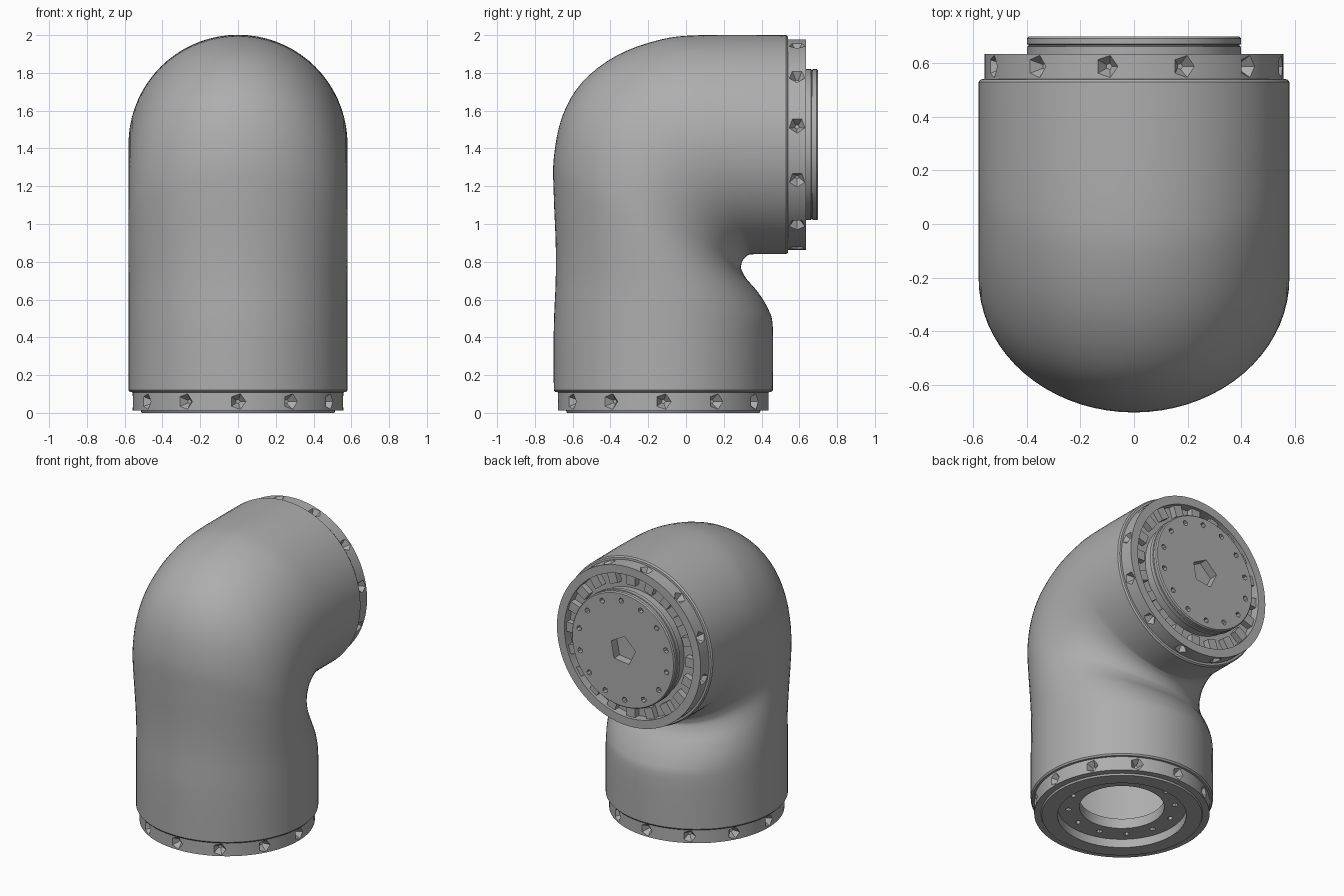
import bpy, bmesh
from math import pi, cos, sin, radians
from mathutils import Matrix, Vector

cube = bpy.data.objects.get("Cube")
if cube:
    bpy.data.objects.remove(cube)

grey = bpy.data.materials.new("satin_grey")
grey.use_nodes = True
COLOUR = (0.42, 0.42, 0.42, 1)
grey.diffuse_color = COLOUR
shader = next(n for n in grey.node_tree.nodes if n.type == 'BSDF_PRINCIPLED')
shader.inputs["Base Color"].default_value = COLOUR

SEG = 72
BASE = Matrix.Translation((0, -0.12, 0))
# Output axis: local z points along +y
OUTPUT = Matrix.Translation((0, 0, 1.42)) @ Matrix.Rotation(-pi / 2, 4, 'X')


def add_object(name, bm, frame=Matrix()):
    bmesh.ops.recalc_face_normals(bm, faces=bm.faces)
    mesh = bpy.data.meshes.new(name)
    bm.to_mesh(mesh)
    bm.free()
    mesh.materials.append(grey)
    obj = bpy.data.objects.new(name, mesh)
    obj.matrix_world = frame
    bpy.context.collection.objects.link(obj)
    return obj


def select(obj):
    bpy.ops.object.select_all(action='DESELECT')
    obj.select_set(True)
    bpy.context.view_layer.objects.active = obj


def smooth(obj):
    select(obj)
    bpy.ops.object.shade_smooth_by_angle(angle=radians(30))


def lathe(name, profile, frame, closed=False):
    bm = bmesh.new()
    verts = [bm.verts.new((r, 0, h)) for r, h in profile]
    edges = [bm.edges.new(pair) for pair in zip(verts, verts[1:])]
    if closed:
        edges.append(bm.edges.new((verts[-1], verts[0])))
    bmesh.ops.spin(bm, geom=verts + edges, cent=(0, 0, 0), axis=(0, 0, 1),
                   angle=2 * pi, steps=SEG)
    bmesh.ops.remove_doubles(bm, verts=bm.verts, dist=0.0001)
    return add_object(name, bm, frame)


def cut(obj, cutter_bm, frame):
    cutter = add_object("cutter", cutter_bm, frame)
    cutter.hide_render = True
    mod = obj.modifiers.new("cut", 'BOOLEAN')
    mod.operation = 'DIFFERENCE'
    mod.solver = 'EXACT'
    mod.object = cutter
    select(obj)
    bpy.ops.object.modifier_apply(modifier=mod.name)
    bpy.data.objects.remove(cutter)


def turns(count, start=0):
    return [Matrix.Rotation(radians(start) + 2 * pi * i / count, 4, 'Z') for i in range(count)]


def radial_pits(radius, height, start):
    # Tapered five-sided screw pits around a rim
    bm = bmesh.new()
    for turn in turns(12, start):
        place = turn @ Matrix.Translation((radius, 0, height)) @ Matrix.Rotation(pi / 2, 4, 'Y')
        bmesh.ops.create_cone(bm, cap_ends=True, segments=5, radius1=0.012,
                              radius2=0.075, depth=0.09, matrix=place)
    return bm


def face_holes(radius, height, depth, count=12):
    # Small screw holes on a flat face
    bm = bmesh.new()
    for turn in turns(count, 15):
        bmesh.ops.create_cone(bm, cap_ends=True, segments=6, radius1=0.019,
                              radius2=0.019, depth=depth,
                              matrix=turn @ Matrix.Translation((radius, 0, height)))
    return bm


# Elbow housing: elliptical sections between outer and inner bend curves
outer = [(-.7, .12), (-.7, .45), (-.69, .7), (-.69, .9), (-.7, 1.15), (-.7, 1.35),
         (-.655, 1.57), (-.55, 1.75), (-.37, 1.89), (-.14, 1.975), (.08, 2), (.53, 2)]
inner = [(.46, .12), (.46, .45), (.435, .55), (.38, .64), (.32, .71), (.293, .76),
         (.292, .78), (.297, .8), (.31, .82), (.33, .835), (.36, .84), (.53, .84)]


def spline(points, steps=4):
    pts = [Vector(p) for p in points]
    pts = [pts[0]] + pts + [pts[-1]]
    result = []
    for a, b, c, d in zip(pts, pts[1:], pts[2:], pts[3:]):
        for k in range(steps):
            t = k / steps
            result.append(b + (c - a) * t / 2 + (a - 2.5 * b + 2 * c - d / 2) * t * t
                          + (1.5 * (b - c) + (d - a) / 2) * t ** 3)
    return result + [pts[-1]]


sections = [(o, i, 0.58) for o, i in zip(spline(outer), spline(inner))]
# Rounded lips at both open ends
for size, shift in ((0.572, 0.01), (0.54, 0.012)):
    sections.insert(0, (Vector((-.12 - size, .12 - shift)), Vector((-.12 + size, .12 - shift)), size))
    sections.append((Vector((.53 + shift, 1.42 + size)), Vector((.53 + shift, 1.42 - size)), size))

bm = bmesh.new()
rings = []
for o, i, width in sections:
    mid, half = (o + i) / 2, (i - o) / 2
    ring = []
    for s in range(SEG):
        a = 2 * pi * s / SEG
        p = mid + half * cos(a)
        ring.append(bm.verts.new((width * sin(a), p.x, min(p.y, 2))))
    rings.append(ring)
for low, high in zip(rings, rings[1:]):
    for s in range(SEG):
        n = (s + 1) % SEG
        bm.faces.new((low[s], low[n], high[n], high[s]))
smooth(add_object("elbow_housing", bm))

# Base flange with stepped recess and through bore
base = lathe("base_flange", [(.558, .13), (.558, .012), (.515, .012), (.51, 0), (.41, 0),
                             (.41, .06), (.27, .06), (.27, .13)], BASE, closed=True)
cut(base, radial_pits(.558, .06, 0), BASE)
cut(base, face_holes(.34, .06, .05), BASE)
smooth(base)

# Output ring around the rotating disc
ring = lathe("output_ring", [(.558, .52), (.558, .635), (.5, .635), (.5, .57),
                             (.37, .57), (.37, .52)], OUTPUT, closed=True)
cut(ring, radial_pits(.558, .588, -10.5), OUTPUT)
smooth(ring)

# Blocks standing in the channel of the output ring
bm = bmesh.new()
for turn in turns(20):
    bmesh.ops.create_cube(bm, size=1, matrix=turn @ Matrix.Translation((.463, 0, .588))
                          @ Matrix.Diagonal((.08, .065, .05, 1)))
add_object("channel_blocks", bm, OUTPUT)

# Output disc with a shallow side groove, screw holes and a central socket
disc = lathe("output_disc", [(0, .53), (.385, .53), (.385, .63), (.4, .635), (.4, .662),
                             (.394, .664), (.394, .669), (.4, .671), (.4, .692),
                             (.393, .7), (0, .7)], OUTPUT)
cut(disc, face_holes(.345, .7, .06, 14), OUTPUT)
bm = bmesh.new()
bmesh.ops.create_cone(bm, cap_ends=True, segments=5, radius1=.1, radius2=.1, depth=.12,
                      matrix=Matrix.Translation((0, 0, .7)) @ Matrix.Rotation(.5, 4, 'Z'))
cut(disc, bm, OUTPUT)
smooth(disc)
